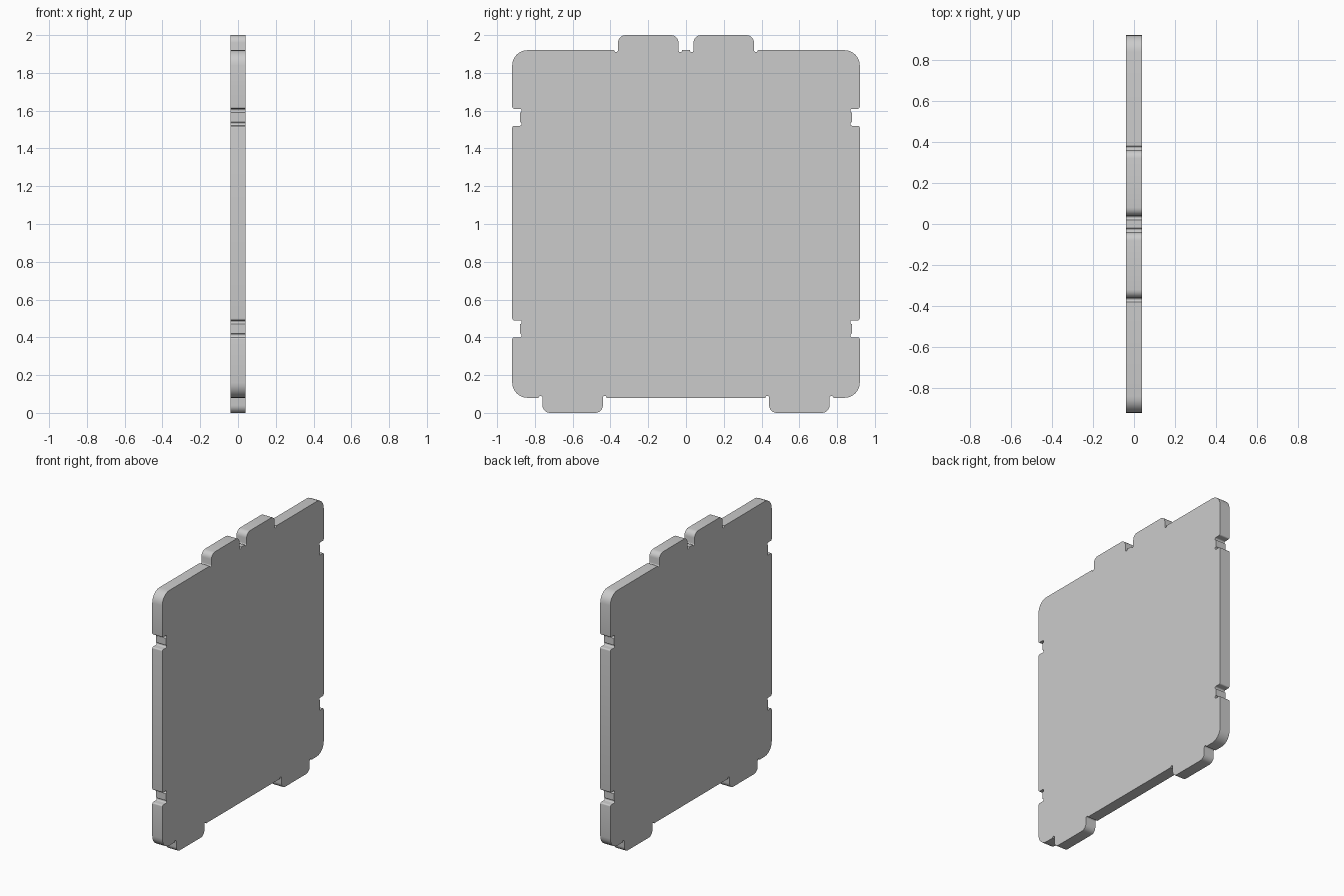
import bpy, bmesh
from math import sin, cos, pi
from mathutils import Vector

if "Cube" in bpy.data.objects:
    bpy.data.objects.remove(bpy.data.objects["Cube"])

HALF_T = 0.04   # half of the panel thickness
R = 0.01        # radius of the small relief cuts


def fillet(corners, steps=6):
    """Round every (y, z, radius) corner of an open path; end points stay."""
    out = []
    for i, (y, z, r) in enumerate(corners):
        p = Vector((y, z))
        if r == 0 or i in (0, len(corners) - 1):
            out.append(p)
            continue
        a = (Vector(corners[i - 1][:2]) - p).normalized() * r
        b = (Vector(corners[i + 1][:2]) - p).normalized() * r
        for k in range(steps + 1):
            t = k / steps * pi / 2
            out.append(p + a * (1 - sin(t)) + b * (1 - cos(t)))
    return out


def relief(y0, y1, z, dz):
    """Half-round cut beside a tab, from y0 to y1, sinking dz into the body."""
    return [(y0, z, 0), (y0, z + dz, R), (y1, z + dz, R), (y1, z, 0)]


def notch(z0, z1):
    """Side slot with eased lips and half-round cuts in its inner corners."""
    return [(0.92, z0, R), (0.88 - R, z0, R), (0.88 - R, z0 + 2 * R, R), (0.88, z0 + 2 * R, 0),
            (0.88, z1 - 2 * R, 0), (0.88 - R, z1 - 2 * R, R), (0.88 - R, z1, R), (0.92, z1, R)]


# Right half of the outline, bottom centre to top centre
half = [(0, 0.08, 0)]
half += relief(0.42, 0.44, 0.08, R)
half += [(0.44, 0, 0.04), (0.76, 0, 0.04)]
half += relief(0.76, 0.78, 0.08, R)
half += [(0.92, 0.08, 0.08)]
half += notch(0.40, 0.49) + notch(1.52, 1.61)
half += [(0.92, 1.92, 0.08)]
half += relief(0.38, 0.36, 1.92, -R)
half += [(0.36, 2, 0.04), (0.04, 2, 0.04)]
half += relief(0.04, 0.02, 1.92, -R)
half += [(0, 1.92, 0)]

# Drop repeated points, then mirror to the left side
pts = []
for p in fillet(half):
    if not pts or (p - pts[-1]).length > 1e-4:
        pts.append(p)
pts += [Vector((-p.x, p.y)) for p in reversed(pts[1:-1])]

# Extrude the outline into the panel
bm = bmesh.new()
face = bm.faces.new([bm.verts.new((-HALF_T, p.x, p.y)) for p in pts])
ext = bmesh.ops.extrude_face_region(bm, geom=[face], use_keep_orig=True)
moved = [v for v in ext["geom"] if isinstance(v, bmesh.types.BMVert)]
bmesh.ops.translate(bm, verts=moved, vec=(2 * HALF_T, 0, 0))
bmesh.ops.recalc_face_normals(bm, faces=bm.faces)
mesh = bpy.data.meshes.new("tabbed_panel")
bm.to_mesh(mesh)
bm.free()
panel = bpy.data.objects.new("tabbed_panel", mesh)
bpy.context.collection.objects.link(panel)
bpy.context.view_layer.objects.active = panel
panel.select_set(True)
bpy.ops.object.shade_smooth_by_angle()
